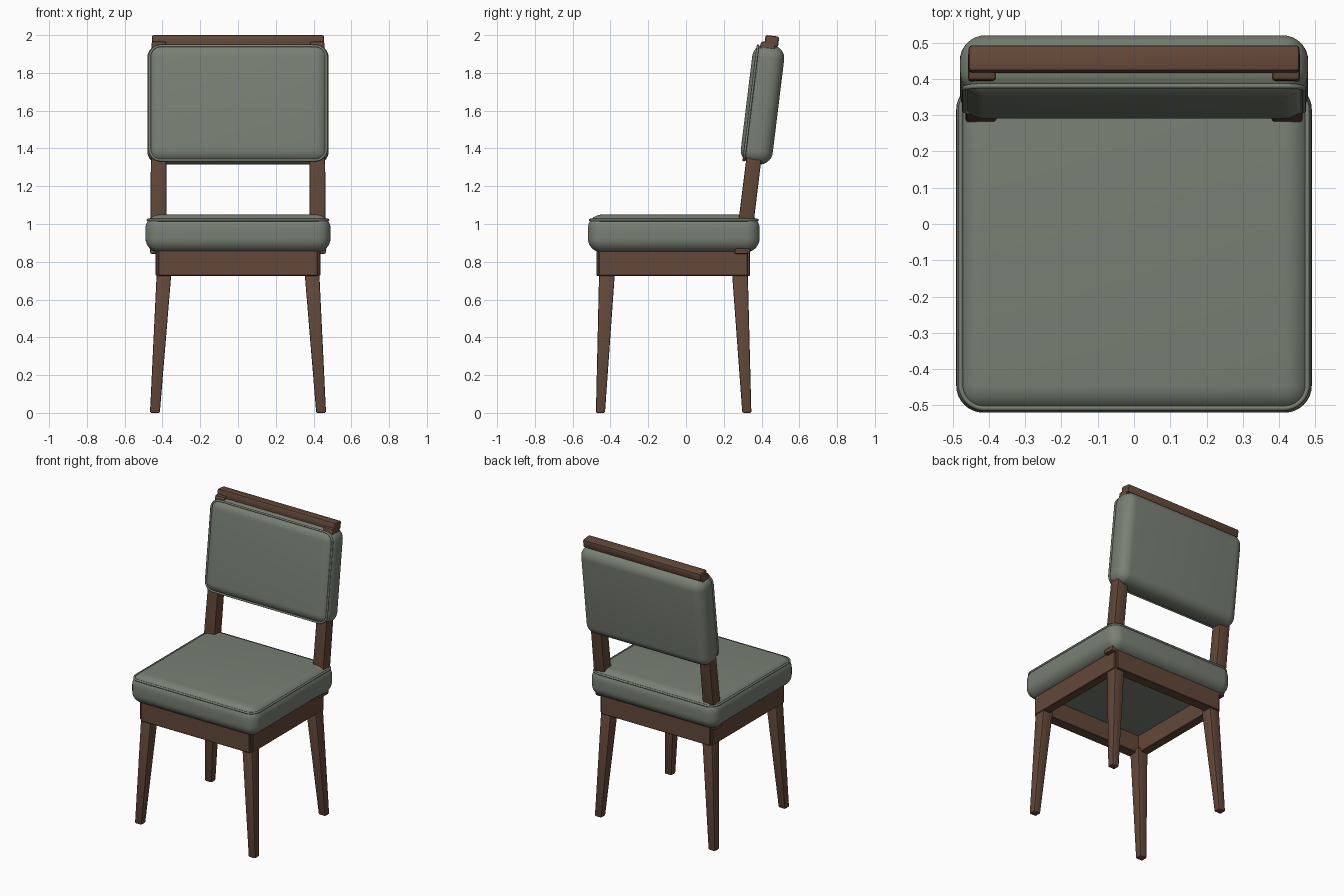
import bpy, bmesh, math
from mathutils import Matrix, Vector

if "Cube" in bpy.data.objects:
    bpy.data.objects.remove(bpy.data.objects["Cube"])

TILT = math.radians(-7)      # backrest lean


def material(name, rgb):
    m = bpy.data.materials.new(name)
    m.diffuse_color = (*rgb, 1)
    m.use_nodes = True
    m.node_tree.nodes["Principled BSDF"].inputs["Base Color"].default_value = m.diffuse_color
    return m


WOOD = material("brown wood", (0.125, 0.064, 0.040))
FABRIC = material("grey green fabric", (0.19, 0.215, 0.175))


def activate(ob):
    bpy.ops.object.select_all(action='DESELECT')
    ob.select_set(True)
    bpy.context.view_layer.objects.active = ob


def block(name, bottom, top, mat, bevel, segments=2):
    """Tapered box between two rectangles given as (cx, cy, z, width, depth)."""
    bm = bmesh.new()
    bmesh.ops.create_cube(bm, size=1)
    for v in bm.verts:
        cx, cy, z, w, d = top if v.co.z > 0 else bottom
        v.co = Vector((cx + v.co.x * w, cy + v.co.y * d, z))
    bmesh.ops.bevel(bm, geom=bm.edges[:], offset=bevel, segments=segments,
                    profile=0.5, affect='EDGES')
    me = bpy.data.meshes.new(name)
    bm.to_mesh(me)
    bm.free()
    me.materials.append(mat)
    ob = bpy.data.objects.new(name, me)
    bpy.context.collection.objects.link(ob)
    activate(ob)
    bpy.ops.object.shade_smooth_by_angle(angle=math.radians(35))
    return ob


def box(name, size, center, mat, bevel, segments=2, rot=0):
    w, d, h = size
    ob = block(name, (0, 0, -h / 2, w, d), (0, 0, h / 2, w, d), mat, bevel, segments)
    ob.matrix_world = Matrix.Translation(center) @ Matrix.Rotation(rot, 4, 'X')
    return ob


def piping(name, w, d, r, matrix):
    """Thin cord along a rounded rectangle in the local XY plane."""
    pts = []
    for i, (sx, sy) in enumerate([(1, 1), (-1, 1), (-1, -1), (1, -1)]):
        for k in range(9):
            a = math.pi / 2 * (i + k / 8)
            pts.append((sx * (w / 2 - r) + r * math.cos(a),
                        sy * (d / 2 - r) + r * math.sin(a), 0, 1))
    cu = bpy.data.curves.new(name, 'CURVE')
    cu.dimensions = '3D'
    cu.bevel_depth = 0.007
    cu.bevel_resolution = 2
    sp = cu.splines.new('POLY')
    sp.points.add(len(pts) - 1)
    for p, co in zip(sp.points, pts):
        p.co = co
    sp.use_cyclic_u = True
    cu.materials.append(FABRIC)
    ob = bpy.data.objects.new(name, cu)
    bpy.context.collection.objects.link(ob)
    ob.matrix_world = matrix
    activate(ob)
    bpy.ops.object.convert(target='MESH')
    bpy.ops.object.shade_smooth_by_angle(angle=math.radians(60))


# seat cushion with cord near its top edge
box("seat_cushion", (0.98, 0.91, 0.20), (0, -0.065, 0.95), FABRIC, 0.075, 8)
piping("seat_piping", 0.955, 0.885, 0.065, Matrix.Translation((0, -0.065, 1.021)))

# back cushion with cord near its front edge
back_c = Vector((0, 0.405, 1.633))
box("back_cushion", (0.96, 0.17, 0.636), back_c, FABRIC, 0.07, 8, TILT)
piping("back_piping", 0.935, 0.61, 0.06,
       Matrix.Translation(back_c) @ Matrix.Rotation(TILT, 4, 'X')
       @ Matrix.Translation((0, -0.062, 0)) @ Matrix.Rotation(math.pi / 2, 4, 'X'))

# top rail
box("top_rail", (0.912, 0.073, 0.057), (0, 0.454, 1.968), WOOD, 0.01, 2, TILT)

# apron frame under the seat
for label, y in (("front", -0.44), ("back", 0.305)):
    box(label + "_apron", (0.845, 0.07, 0.135), (0, y, 0.7925), WOOD, 0.004, 1)

for side, s in (("left", -1), ("right", 1)):
    box(side + "_apron", (0.06, 0.79, 0.133), (s * 0.406, -0.0675, 0.7925), WOOD, 0.004, 1)
    # leaning back posts
    block(side + "_back_post", (s * 0.422, 0.297, 0.842, 0.086, 0.082),
          (s * 0.419, 0.436, 1.965, 0.076, 0.078), WOOD, 0.008)
    # splayed tapered legs
    block(side + "_front_leg", (s * 0.440, -0.453, 0, 0.052, 0.048),
          (s * 0.391, -0.418, 0.75, 0.078, 0.084), WOOD, 0.007)
    block(side + "_back_leg", (s * 0.440, 0.322, 0, 0.052, 0.048),
          (s * 0.391, 0.285, 0.75, 0.078, 0.084), WOOD, 0.007)
